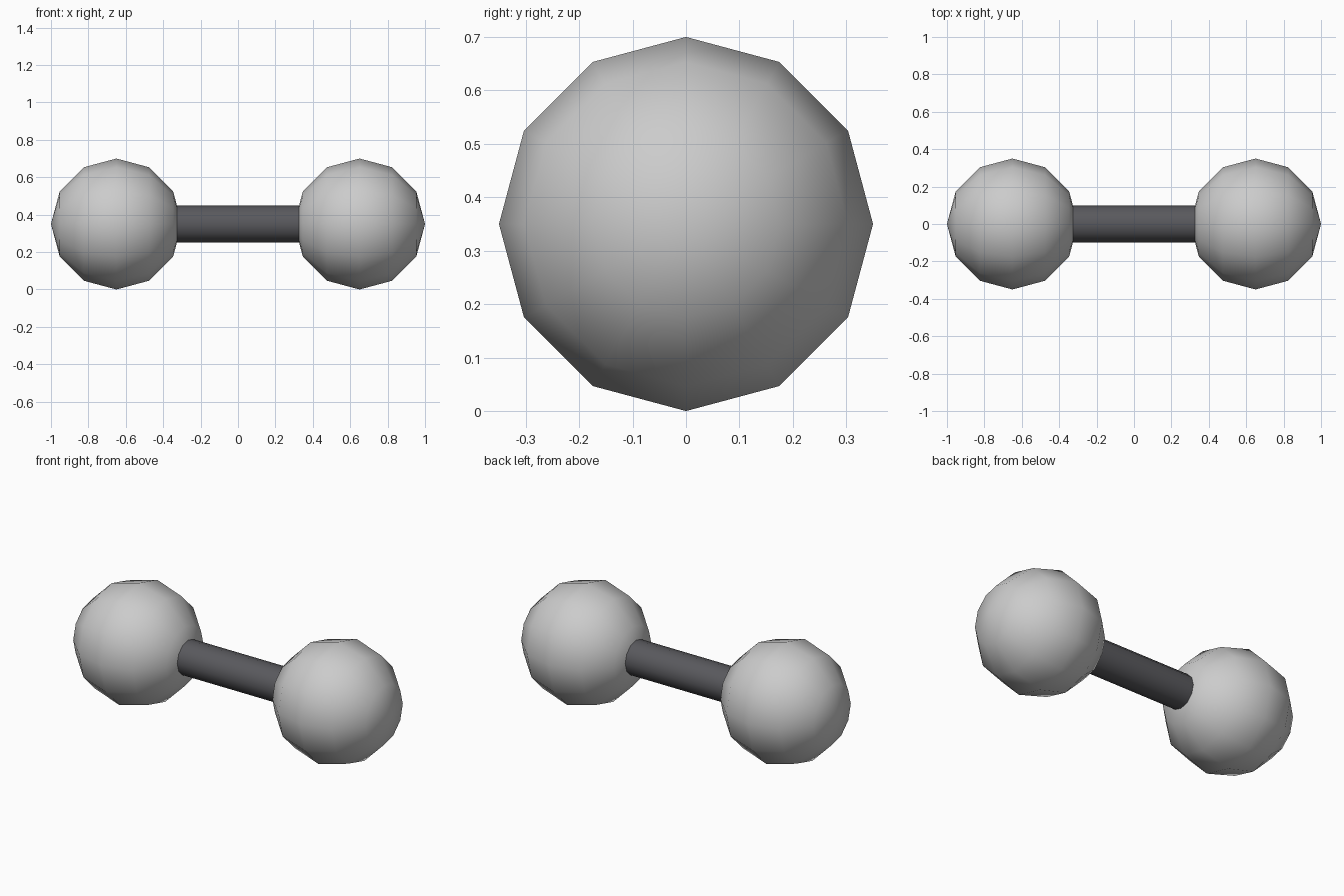
import bpy
from math import pi

cube = bpy.data.objects.get("Cube")
if cube:
    bpy.data.objects.remove(cube, do_unlink=True)

SIDES = 12
MID_Z = 0.35
END_X = 0.65


def make_material(name, rgb):
    mat = bpy.data.materials.new(name)
    mat.use_nodes = True
    color = (*rgb, 1)
    mat.diffuse_color = color
    mat.node_tree.nodes["Principled BSDF"].inputs["Base Color"].default_value = color
    return mat


def finish(name, mat):
    obj = bpy.context.object
    obj.name = name
    obj.data.materials.append(mat)
    # Apply the turn that lays the part along x
    bpy.ops.object.transform_apply(location=False, rotation=True, scale=False)
    return obj


light_gray = make_material("light gray", (0.6, 0.6, 0.6))
dark_gray = make_material("dark gray", (0.1, 0.1, 0.11))

# Weights: low-poly balls with their poles along the bar
for name, side in (("left_weight", 1), ("right_weight", -1)):
    bpy.ops.mesh.primitive_uv_sphere_add(
        segments=SIDES, ring_count=SIDES // 2, radius=0.35,
        location=(side * END_X, 0, MID_Z), rotation=(0, pi / 2, 0))
    finish(name, light_gray)
    bpy.ops.object.shade_smooth()

# Handle bar: runs into both weights
bpy.ops.mesh.primitive_cylinder_add(
    vertices=SIDES, radius=0.1, depth=2 * END_X,
    location=(0, 0, MID_Z), rotation=(0, pi / 2, 0))
finish("handle_bar", dark_gray)
bpy.ops.object.shade_smooth_by_angle(angle=pi / 4)
